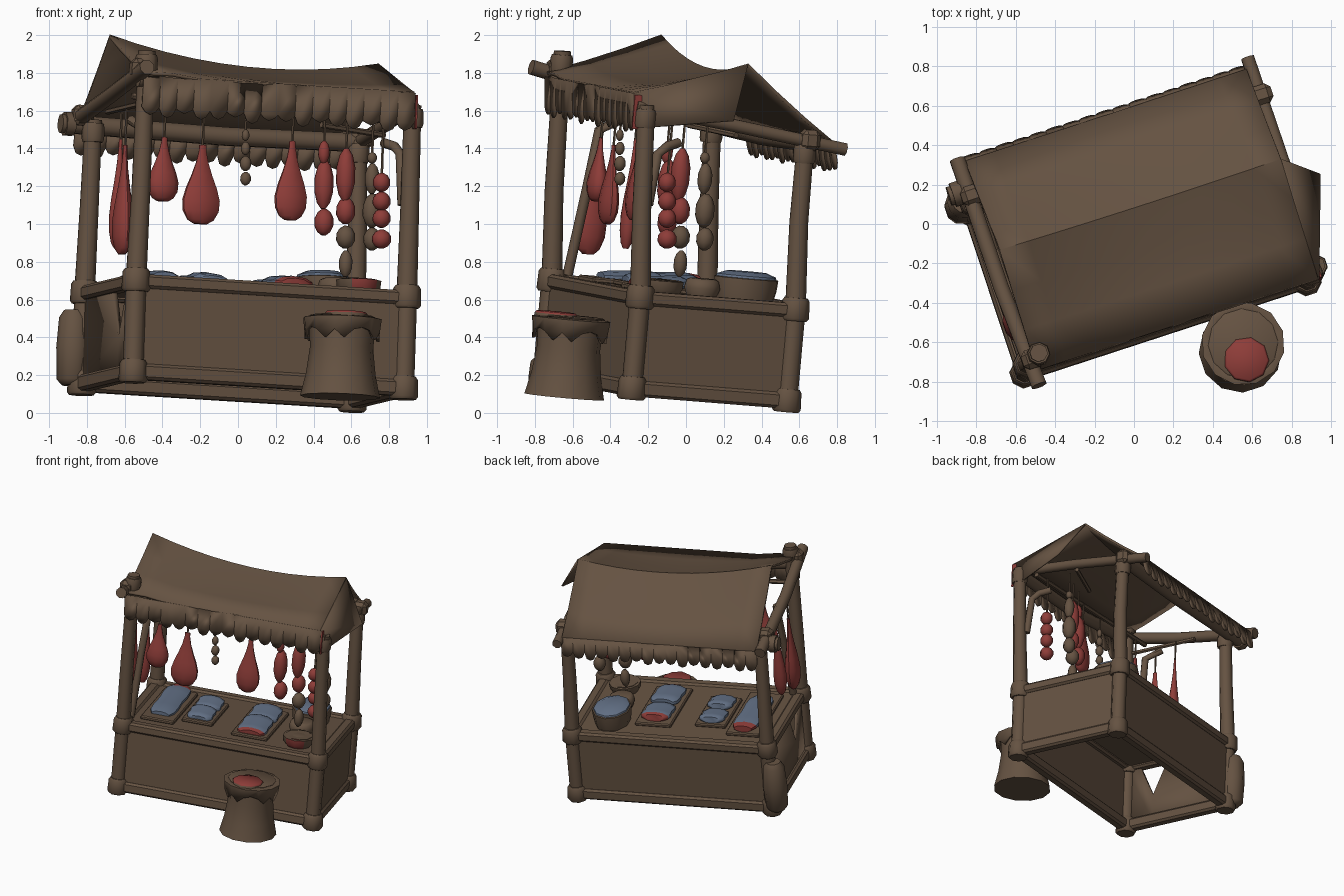
import bpy, bmesh, math
from mathutils import Vector, Matrix

if "Cube" in bpy.data.objects:
    bpy.data.objects.remove(bpy.data.objects["Cube"])

# The whole stall is turned and slightly tilted: build it square, then place it
U = Vector((0.949, 0.310, -0.059)).normalized()
W = U.cross(Vector((-0.322, 0.944, -0.075))).normalized()
V = W.cross(U)
M = Matrix.Translation((0.025, -0.11, 0.1425)) @ Matrix((U, V, W)).transposed().to_4x4()
MI = M.inverted()
HU, HV = 0.755, 0.434         # half width and depth between the posts


def material(name, c):
    m = bpy.data.materials.new(name)
    m.diffuse_color = (*c, 1)
    m.use_nodes = True
    m.node_tree.nodes["Principled BSDF"].inputs["Base Color"].default_value = m.diffuse_color
    return m


BROWN = material("wood_brown", (0.130, 0.085, 0.054))
RED = material("meat_red", (0.27, 0.046, 0.040))
BLUE = material("fish_blue", (0.125, 0.165, 0.240))


def make(name, bm, mat=BROWN, mat2=None, rule=None, smooth=True):
    bmesh.ops.recalc_face_normals(bm, faces=bm.faces)
    if rule:
        for f in bm.faces:
            f.material_index = int(rule(f.calc_center_median()))
    me = bpy.data.meshes.new(name)
    bm.to_mesh(me)
    bm.free()
    me.materials.append(mat)
    if mat2:
        me.materials.append(mat2)
    ob = bpy.data.objects.new(name, me)
    bpy.context.collection.objects.link(ob)
    ob.matrix_world = M
    if smooth:
        bpy.ops.object.select_all(action='DESELECT')
        ob.select_set(True)
        bpy.context.view_layer.objects.active = ob
        bpy.ops.object.shade_smooth_by_angle(angle=math.radians(50))
    return ob


def loft(name, pts, radii, mat=BROWN, n=8, sx=1, sy=1, **kw):
    """Rings of n points along a path, capped at both ends."""
    bm = bmesh.new()
    pts = [Vector(p) for p in pts]
    if not isinstance(radii, (list, tuple)):
        radii = [radii] * len(pts)
    rings = []
    for i, (p, r) in enumerate(zip(pts, radii)):
        t = pts[min(i + 1, len(pts) - 1)] - pts[max(i - 1, 0)]
        q = Vector((0, 0, 1)).rotation_difference(t)
        ang = [2 * math.pi * (k + 0.5) / n for k in range(n)]
        rings.append([bm.verts.new(p + q @ Vector((r * sx * math.cos(a), r * sy * math.sin(a), 0))) for a in ang])
    for a, b in zip(rings, rings[1:]):
        for k in range(n):
            bm.faces.new((a[k], a[(k + 1) % n], b[(k + 1) % n], b[k]))
    bm.faces.new(rings[0])
    bm.faces.new(rings[-1])
    return make(name, bm, mat, **kw)


def lathe(name, c, prof, mat=BROWN, n=8, **kw):
    return loft(name, [(c[0], c[1], c[2] + h) for h, r in prof], [r for h, r in prof], mat, n, **kw)


def box(name, c, s, mat=BROWN, bevel=0.0):
    bm = bmesh.new()
    bmesh.ops.create_cube(bm, size=1, matrix=Matrix.Translation(c) @ Matrix.Diagonal((*s, 1)))
    if bevel:
        bmesh.ops.bevel(bm, geom=bm.edges[:], offset=bevel, segments=1, affect='EDGES')
    return make(name, bm, mat, smooth=False)


def sheet(name, faces, thick=0.015, mat=BROWN):
    """Cloth or board from lists of corner points, given thickness."""
    bm = bmesh.new()
    for f in faces:
        bm.faces.new([bm.verts.new(p) for p in f])
    bmesh.ops.remove_doubles(bm, verts=bm.verts, dist=0.0005)
    ob = make(name, bm, mat)
    m = ob.modifiers.new("thickness", 'SOLIDIFY')
    m.thickness, m.offset = thick, 0
    return ob


# Posts with cuffs at the foot and at counter height
tops = {("left", "front"): 1.70, ("right", "front"): 1.50, ("left", "back"): 1.40, ("right", "back"): 1.38}
for (a, b), top in tops.items():
    u, v = (-HU if a == "left" else HU), (-HV if b == "front" else HV)
    tu, tv = u - 0.02 * (u > 0), v - (0.055 if (a, b) != ("right", "back") else 0.02)
    nm = f"{b}_{a}_"
    loft(nm + "post", [(u, v, -0.05), (u, v, 0.5), ((u + tu) / 2, v * 0.7 + tv * 0.3 - 0.015, 0.95), (tu, tv, top)],
         [0.055, 0.055, 0.05, 0.046])
    for part, w in (("foot", 0), ("cuff", 0.485)):
        lathe(nm + part, (u, v, w), [(-0.06, 0.066), (-0.045, 0.077), (0.045, 0.073), (0.062, 0.062)])
    lathe(nm + "lashing", (tu, tv, top - 0.07), [(-0.05, 0.054), (-0.03, 0.060), (0.03, 0.060), (0.05, 0.054)])

# Counter: rails, panels and top; the left board has a notch
for w, h in ((0.0, 0.085), (0.48, 0.075)):
    for s in (-1, 1):
        box("long_rail", (0, s * HV, w), (2 * HU, 0.08, h), bevel=0.015)
        box("side_rail", (s * HU, 0, w), (0.08, 2 * HV, h), bevel=0.015)
for s in (-1, 1):
    box("long_panel", (0, s * (HV + 0.01), 0.24), (2 * HU, 0.025, 0.46))
box("right_panel", (HU + 0.01, 0, 0.24), (0.025, 2 * HV, 0.46))
sheet("left_panel", [[(-HU, v, w) for v, w in p] for p in (
    [(-0.43, 0), (-0.2, 0), (-0.2, 0.2), (-0.32, 0.46), (-0.43, 0.46)],
    [(-0.2, 0), (0.43, 0), (0.43, 0.46), (-0.08, 0.46), (-0.2, 0.2)])], 0.025)
box("counter_top", (0, 0, 0.485), (2 * HU, 2 * HV, 0.035))

# Roof beams
loft("back_beam", [(-0.92, HV, 1.375), (0, HV, 1.36), (0.76, HV, 1.37)], 0.052)
loft("back_beam_knob", [(-0.90, HV, 1.375), (-0.85, HV, 1.375)], 0.066)
loft("front_beam", [(-0.80, -0.50, 1.55), (0, -0.50, 1.47), (0.72, -0.50, 1.47)], 0.046)
loft("left_rafter", [(-0.80, -0.64, 1.60), (-0.82, -0.1, 1.49), (-0.82, 0.60, 1.38)], 0.042)
loft("right_rafter", [(0.72, -0.54, 1.49), (0.745, 0, 1.43), (0.745, 0.635, 1.35)], 0.036)
for u, v, w in ((-0.79, -0.50, 1.60), (-0.81, 0.40, 1.42), (0.75, 0.43, 1.385)):
    box("joint_block", (u, v, w), (0.11, 0.10, 0.11), bevel=0.025)


# Sagging roof cloth: back slope and front slope
def ridge(u):
    return 1.69 + (0.157 if u < 0.12 else 0.176) * abs(u - 0.12) ** 2


def roof(u, t):
    x = u * (1 + 0.055 * (u < 0) * min(1, -u * 2))
    end, low = ((0.575, 1.375), (-0.56, 1.555 + 0.02 * (u < -0.5)))[t > 0]
    k = abs(t)
    sag = 0.02 * math.sin(math.pi * k) * (1 - 0.6 * abs(u))
    return (x, 0.06 + (end - 0.06) * k, ridge(x) + (low - ridge(x)) * k - sag)


us = [-0.745 + 1.465 * i / 10 for i in range(11)]
ts = [-1, -0.66, -0.33, 0, 0.33, 0.66, 1]
sheet("roof_cloth", [[roof(us[i], ts[j]), roof(us[i + 1], ts[j]), roof(us[i + 1], ts[j + 1]), roof(us[i], ts[j + 1])]
                     for i in range(10) for j in range(6)], 0.018)


# Scalloped hems along both eaves
def hem(name, v, w, drop, lean, n, shallow):
    faces = []
    for i in range(n):
        a, d = -0.79 + 1.515 * i / n, 1.515 / n
        dr = drop * (1 + 0.08 * math.sin(i * 2.3))
        s = shallow * drop / dr
        faces.append([(a + d * x, v + lean * y, w - dr * y) for x, y in
                      ((0, 0), (0, s), (0.2, 0.93), (0.5, 1), (0.8, 0.93), (1, s), (1, 0))])
    sheet(name, faces, 0.012)


hem("back_hem", 0.575, 1.378, 0.15, 0.035, 17, 0.68)
hem("front_hem", -0.56, 1.558, 0.20, 0.02, 16, 0.80)
sheet("right_gable_cloth", [[roof(0.72, 0), roof(0.72, 1), (0.90, -0.05, 1.46)],
                            [roof(0.72, 1), (0.725, -0.54, 1.37), (0.90, -0.05, 1.46)]], 0.012)
box("red_trim", (0.736, -0.538, 1.46), (0.009, 0.04, 0.18), RED)


def world(*pts):
    return [MI @ Vector(p) for p in pts]


# Bent braces and hanging bars
loft("left_brace", [(-0.72, -0.36, 0.52), (-0.70, -0.30, 1.0), (-0.68, -0.27, 1.30), (-0.72, -0.15, 1.36)], 0.027)
loft("right_brace", world((0.87, -0.20, 1.10), (0.86, -0.15, 1.37), (0.83, -0.10, 1.41), (0.77, -0.04, 1.43)), 0.026)
loft("left_hanging_bar", [(-0.77, -0.45, 1.42), (-0.77, 0.1, 1.42)], 0.016, n=6)
loft("hanging_bar", [(-0.78, -0.34, 1.47), (0.74, -0.34, 1.42)], 0.018, n=6)
loft("right_hanging_bar", [(0.35, -0.12, 1.40), (0.75, 0.02, 1.38)], 0.016, n=6)


# Hanging goods: position is world x, y, bottom z, top z
def string(p, w0):
    loft("string", [(p.x, p.y, w0), (p.x, p.y, max(w0 + 0.03, 1.42))], 0.007, n=5)


HAM = ((0, 0.35), (0.05, 0.70), (0.16, 0.96), (0.30, 1), (0.45, 0.83), (0.62, 0.55), (0.78, 0.33), (0.93, 0.2), (1, 0.2))
for x, y, z0, z1, r, sx, sy in ((-0.615, -0.52, 0.84, 1.42, 0.09, 0.6, 1), (-0.64, -0.32, 0.87, 1.45, 0.07, 0.7, 0.6),
                                (-0.40, -0.48, 1.12, 1.46, 0.085, 1, 0.6), (-0.20, -0.42, 1.0, 1.42, 0.105, 1, 0.45),
                                (0.275, -0.28, 1.02, 1.44, 0.09, 1, 0.5)):
    p = MI @ Vector((x, y, z0))
    lathe("ham", p, [(h * (z1 - z0), r * k) for h, k in HAM], RED, 10, sx=sx, sy=sy)
    string(p, p.z + z1 - z0)

BEAD = ((-1, 0.25), (-0.75, 0.7), (-0.3, 1), (0.3, 1), (0.75, 0.7), (1, 0.25))
# Each link: centre z, half height, radius, material
links = {
    (0.04, -0.35): ((1.24, 0.035, 0.028, BROWN), (1.32, 0.04, 0.03, BROWN), (1.40, 0.035, 0.024, BROWN), (1.47, 0.03, 0.02, BROWN)),
    (0.455, -0.10): ((1.01, 0.07, 0.05, RED), (1.21, 0.13, 0.050, RED), (1.38, 0.06, 0.03, RED)),
    (0.57, -0.03): ((0.79, 0.07, 0.035, BROWN), (0.93, 0.06, 0.05, BROWN), (1.07, 0.07, 0.05, RED), (1.26, 0.14, 0.05, RED)),
    (0.71, 0.10): ((0.92, 0.06, 0.045, BROWN), (1.07, 0.09, 0.05, BROWN), (1.24, 0.08, 0.038, BROWN), (1.35, 0.03, 0.025, BROWN)),
    (0.76, -0.10): ((0.92, 0.05, 0.05, RED), (1.03, 0.05, 0.047, RED), (1.12, 0.05, 0.047, RED), (1.22, 0.05, 0.045, RED)),
}
for (x, y), chain in links.items():
    for z, h, r, m in chain:
        p = MI @ Vector((x, y, z))
        lathe("sausage_link", p, [(a * h, b * r) for a, b in BEAD], m, 8)
    string(p, p.z + h)

# Trays with cuts: centre u, v, size, then fillets (offset v, half width, half length, red end: -1 front, 1 back)
SLAB = ((-1, 0.7), (-0.8, 0.95), (-0.45, 1), (0.0, 0.93), (0.45, 1), (0.8, 0.95), (1, 0.7))
for u, v, su, sv, cuts in ((-0.53, 0.0, 0.26, 0.64, ((0.03, 0.10, 0.27, 1),)),
                           (-0.25, 0.0, 0.24, 0.44, ((0.11, 0.10, 0.09, 0), (-0.10, 0.10, 0.09, 0))),
                           (0.18, -0.02, 0.28, 0.58, ((0.13, 0.115, 0.12, 1), (-0.13, 0.115, 0.14, -1)))):
    box("tray", (u, v, 0.515), (su, sv, 0.03), bevel=0.008)
    for dv, hw, hl, red in cuts:
        loft("fillet", [(u, v + dv + t * hl, 0.545 + 0.012 * t) for t, k in SLAB], [hw * k for t, k in SLAB], BLUE, 10,
             sy=0.36, mat2=RED, rule=lambda c, m=v + dv, e=hl * 0.7, r=red: r * (c.y - m) > e)

# Bowl with a red front, pot and the large basin
lathe("bowl", (0.545, -0.25, 0.50), [(0, 0.09), (0.03, 0.115), (0.075, 0.12), (0.08, 0.10), (0.06, 0.095)], BROWN, 10,
      mat2=RED, rule=lambda c: c.y < -0.33 and c.z < 0.57)
lathe("bowl_meat", (0.545, -0.25, 0.55), [(0, 0.09), (0.02, 0.085), (0.03, 0.04)], BROWN, 10)
lathe("pot", (0.50, -0.01, 0.50), [(0, 0.08), (0.05, 0.10), (0.09, 0.09), (0.10, 0.07)], BROWN, 10)
lathe("basin", (0.50, 0.23, 0.50), [(0, 0.16), (0.06, 0.175), (0.12, 0.18), (0.125, 0.16)], BROWN, 10, sx=0.8)
lathe("basin_fish", (0.50, 0.23, 0.60), [(0, 0.175), (0.035, 0.165), (0.055, 0.11)], BLUE, 10, sx=0.8)

# Chopping stump with ragged bark rim and a cut of meat
c = MI @ Vector((0.54, -0.645, 0.085))
lathe("stump", c, [(0, 0.212), (0.12, 0.185), (0.26, 0.168), (0.425, 0.178), (0.43, 0.17)], BROWN, 12)
faces = []
for i in range(12):
    a, b = (2 * math.pi * k / 12 for k in (i, i + 1))
    d = 0.30 if i % 3 else 0.36
    P = lambda t, r, h: (c.x + r * math.cos(t), c.y + r * math.sin(t), c.z + h)
    faces.append([P(a, 0.205, 0.41), P(b, 0.205, 0.41), P(b, 0.195, 0.345), P((a + b) / 2, 0.19, d), P(a, 0.195, 0.345)])
    faces.append([P(a, 0.205, 0.41), P(b, 0.205, 0.41), P(b, 0.15, 0.42), P(a, 0.15, 0.42)])
sheet("stump_bark", faces, 0.018)
p = MI @ Vector((0.57, -0.69, 0.505))
lathe("stump_meat", p, [(-0.01, 0.115), (0.02, 0.115), (0.03, 0.105)], BROWN, 9, mat2=RED, rule=lambda q, w=p.z: q.z > w + 0.01)

# Sack leaning on the back left post
lathe("sack", (-0.80, 0.46, -0.01), [(0, 0.055), (0.03, 0.082), (0.2, 0.09), (0.36, 0.08), (0.40, 0.055)], BROWN, 10)
